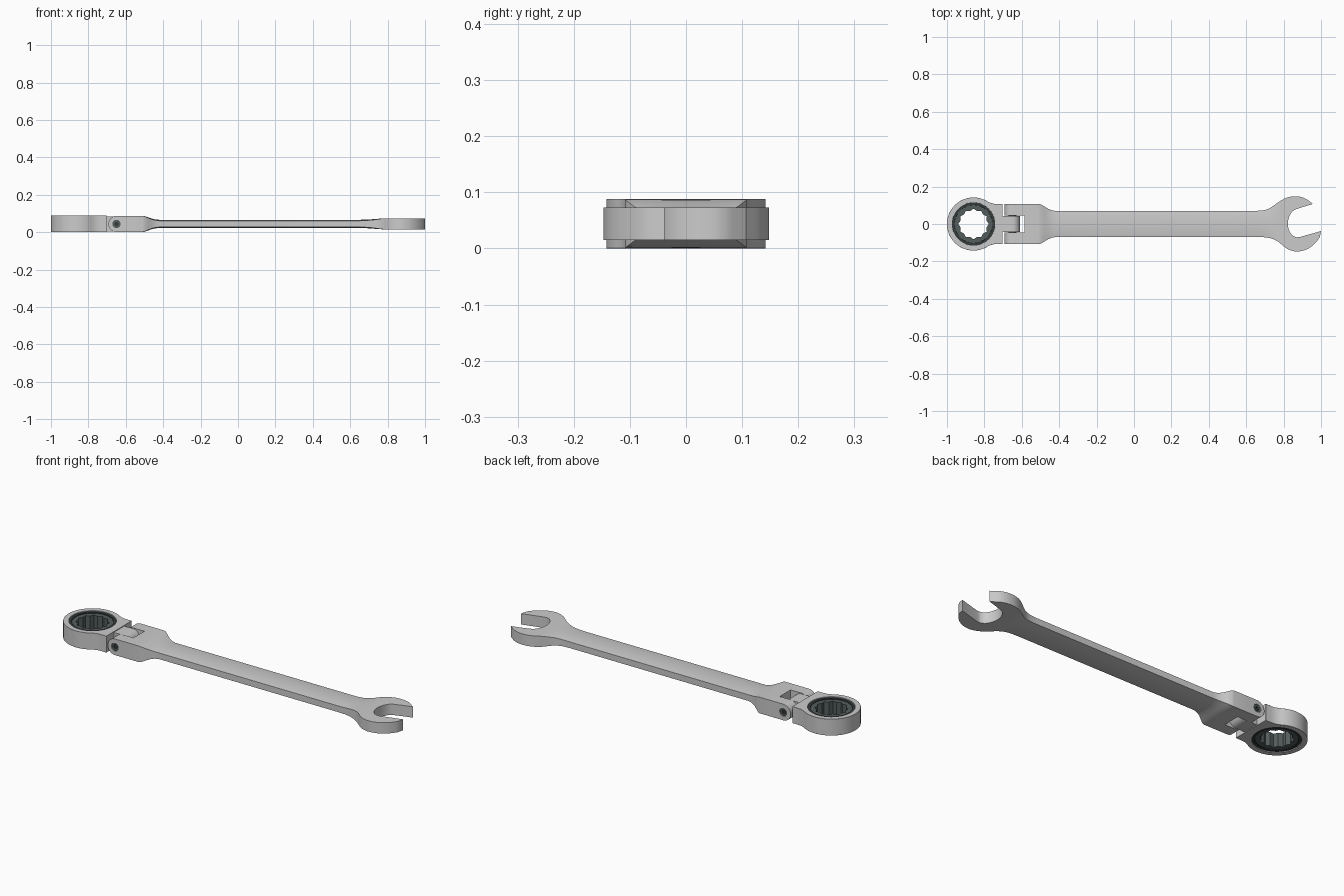
import bpy, bmesh
from math import sin, cos, pi, radians
from mathutils import Vector, Matrix

if "Cube" in bpy.data.objects:
    bpy.data.objects.remove(bpy.data.objects["Cube"])

ZC = 0.044          # mid height of the wrench
RING_X = -0.858     # ring centre
PIN_X = -0.65       # hinge axis


def material(name, rgb):
    m = bpy.data.materials.new(name)
    m.diffuse_color = (*rgb, 1)
    m.use_nodes = True
    m.node_tree.nodes["Principled BSDF"].inputs["Base Color"].default_value = m.diffuse_color
    return m


def finish(ob, mat=None, bevel=0):
    """Weld, bevel and smooth an object."""
    bm = bmesh.new()
    bm.from_mesh(ob.data)
    bmesh.ops.remove_doubles(bm, verts=bm.verts, dist=1e-5)
    bmesh.ops.recalc_face_normals(bm, faces=bm.faces)
    bm.to_mesh(ob.data)
    bm.free()
    if mat:
        ob.data.materials.append(mat)
    if bevel:
        mod = ob.modifiers.new("edge", 'BEVEL')
        mod.width, mod.segments = bevel, 1
        mod.limit_method, mod.angle_limit = 'ANGLE', radians(40)
    bpy.ops.object.select_all(action='DESELECT')
    ob.select_set(True)
    bpy.context.view_layer.objects.active = ob
    bpy.ops.object.shade_smooth_by_angle(angle=radians(30))
    return ob


def plate(name, outlines, lo, hi, mat=None, bevel=0, upright=False):
    """Extrude outlines (first outer, rest holes) along z, or along y if upright."""
    cu = bpy.data.curves.new(name, 'CURVE')
    cu.dimensions, cu.fill_mode, cu.extrude = '2D', 'BOTH', (hi - lo) / 2
    for pts in outlines:
        sp = cu.splines.new('POLY')
        sp.points.add(len(pts) - 1)
        for p, (x, y) in zip(sp.points, pts):
            p.co = (x, y, 0, 1)
        sp.use_cyclic_u = True
    tmp = bpy.data.objects.new(name + "_curve", cu)
    bpy.context.collection.objects.link(tmp)
    bpy.context.view_layer.update()
    me = bpy.data.meshes.new_from_object(
        tmp.evaluated_get(bpy.context.evaluated_depsgraph_get()))
    bpy.data.objects.remove(tmp)
    me.transform(Matrix.Translation((0, 0, (lo + hi) / 2)))
    if upright:
        me.transform(Matrix.Rotation(pi / 2, 4, 'X'))
    me.name = name
    ob = bpy.data.objects.new(name, me)
    bpy.context.collection.objects.link(ob)
    return finish(ob, mat, bevel)


def arc(cx, cy, r, a0, a1, n):
    return [(cx + r * cos(radians(a0 + (a1 - a0) * i / n)),
             cy + r * sin(radians(a0 + (a1 - a0) * i / n))) for i in range(n + 1)]


def circle(cx, cy, r, n=64):
    return arc(cx, cy, r, 0, 360, n)[:-1]


def spline(pts, n=5):
    """Catmull-Rom curve through the points, last point included."""
    p = [Vector(q) for q in pts]
    p = [2 * p[0] - p[1]] + p + [2 * p[-1] - p[-2]]
    out = []
    for a, b, c, d in zip(p, p[1:], p[2:], p[3:]):
        for i in range(n):
            t = i / n
            out.append(tuple(0.5 * (2 * b + (c - a) * t + (2 * a - 5 * b + 4 * c - d) * t * t
                                    + (3 * b - a - 3 * c + d) * t ** 3)))
    return out + [tuple(p[-2])]


def loft(name, stations, n=14):
    """Domed bar: stations are (x, y_top, y_bottom, edge half height, centre half height)."""
    bm = bmesh.new()
    rings = []
    for x, yt, yb, he, hc in stations:
        half = []
        for i in range(n + 1):
            t = -1 + 2 * i / n
            half.append(((yt + yb) / 2 + (yt - yb) / 2 * t, he + (hc - he) * (1 - t * t)))
        loop = [(x, y, ZC + h) for y, h in half] + [(x, y, ZC - h) for y, h in reversed(half)]
        rings.append([bm.verts.new(v) for v in loop])
    for a, b in zip(rings, rings[1:]):
        for i in range(len(a)):
            j = (i + 1) % len(a)
            bm.faces.new((a[i], a[j], b[j], b[i]))
    bm.faces.new(rings[0])
    bm.faces.new(rings[-1])
    me = bpy.data.meshes.new(name)
    bm.to_mesh(me)
    bm.free()
    ob = bpy.data.objects.new(name, me)
    bpy.context.collection.objects.link(ob)
    return finish(ob)


black = material("black_steel", (0.035, 0.045, 0.045))
gear_grey = material("gear_steel", (0.09, 0.11, 0.11))

# ring head with flat neck
neck = [(-0.755, 0.109), (-0.735, 0.107), (-0.702, 0.107)]
outer = arc(RING_X, ZC * 0, 0.142, 56, 304, 60)
outer += [(x, -y) for x, y in neck] + neck[::-1]
plate("ring_head", [outer, circle(RING_X, 0, 0.115)], 0, 0.088, bevel=0.005)

# retaining sleeve and twelve-point gear
plate("ring_sleeve", [circle(RING_X, 0, 0.1155), circle(RING_X, 0, 0.101)], 0.004, 0.084, black, 0.003)
star = [(RING_X + r * cos(pi * i / 12), r * sin(pi * i / 12))
        for i in range(24) for r in [0.082 if i % 2 == 0 else 0.0715]]
plate("twelve_point_gear", [circle(RING_X, 0, 0.1015), star], 0.008, 0.080, gear_grey)

# hinge tongue on the ring
tongue = [(-0.71, ZC - 0.040)] + arc(PIN_X, ZC, 0.040, -90, 90, 20) + [(-0.71, ZC + 0.040)]
plate("hinge_tongue", [tongue], -0.044, 0.044, upright=True)

# fork arms with pin holes, and the pin
arm = [(-0.583, ZC + 0.043)] + arc(PIN_X, ZC, 0.043, 90, 270, 24) + [(-0.583, ZC - 0.043)]
for side, lo in (("front", 0.046), ("back", -0.108)):
    plate("fork_arm_" + side, [arm, circle(PIN_X, ZC, 0.022, 32)], lo, lo + 0.062, upright=True)
plate("hinge_pin", [circle(PIN_X, ZC, 0.022, 32)], -0.098, 0.098, black, upright=True)
for side, lo in (("front", 0.097), ("back", -0.104)):
    plate("pin_collar_" + side, [circle(PIN_X, ZC, 0.022, 32), circle(PIN_X, ZC, 0.012, 6)],
          lo, lo + 0.007, gear_grey, upright=True)

# fork base, handle and flare towards the open end
half = [(-0.585, 0.108, 0.043, 0.043), (-0.51, 0.108, 0.043, 0.043),
        (-0.50, 0.106, 0.041, 0.042), (-0.48, 0.094, 0.032, 0.035),
        (-0.46, 0.082, 0.024, 0.028), (-0.44, 0.074, 0.019, 0.0235),
        (-0.42, 0.070, 0.0165, 0.022), (0.64, 0.070, 0.0165, 0.022)]
stations = [(x, w, -w, a, b) for x, w, a, b in half]
stations += [(0.68, 0.0715, -0.070, 0.0175, 0.0225), (0.705, 0.076, -0.0715, 0.0195, 0.024),
             (0.725, 0.084, -0.075, 0.0215, 0.0255), (0.745, 0.097, -0.081, 0.0245, 0.0272),
             (0.765, 0.112, -0.091, 0.0275, 0.0285), (0.78, 0.122, -0.102, 0.029, 0.029)]
loft("handle", stations)

# open-end jaw, opening turned about 15 degrees
jaw = spline([(0.78, 0.122), (0.81, 0.138), (0.845, 0.147), (0.885, 0.146), (0.92, 0.134), (0.957, 0.107)])
jaw += spline([(0.957, 0.107), (0.90, 0.09), (0.855, 0.073), (0.833, 0.047), (0.823, 0.01),
               (0.826, -0.025), (0.842, -0.056), (0.865, -0.070), (0.885, -0.070)])[1:]
jaw += spline([(1.0, -0.038), (0.99, -0.075), (0.957, -0.114), (0.915, -0.139), (0.866, -0.147),
               (0.82, -0.133), (0.78, -0.102)])
plate("open_jaw", [jaw], 0.015, 0.073)
